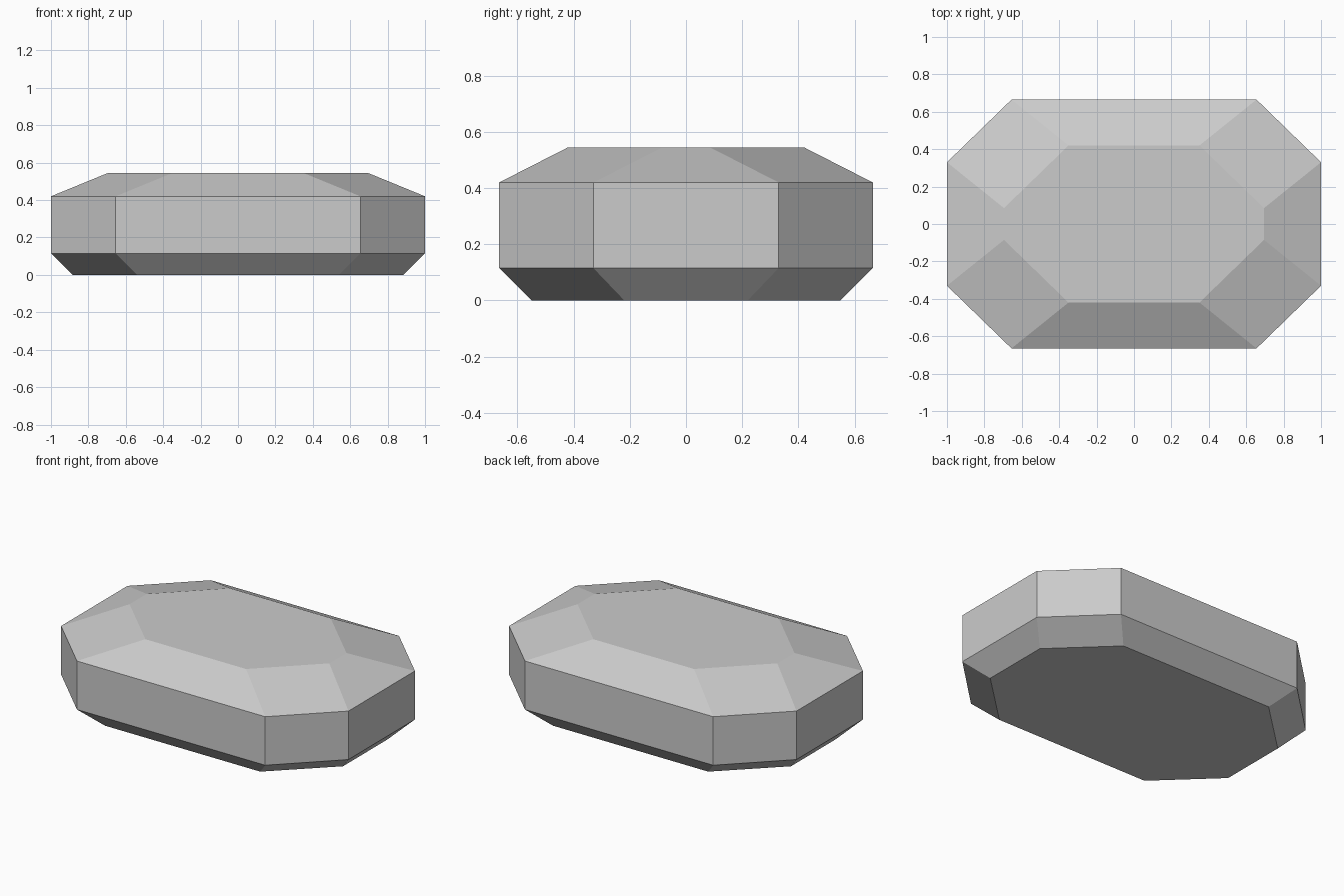
import bpy
import bmesh

cube = bpy.data.objects.get("Cube")
if cube:
    bpy.data.objects.remove(cube, do_unlink=True)

# Plain grey stone
stone = bpy.data.materials.new("stone_grey")
stone.use_nodes = True
grey = (0.6, 0.6, 0.6, 1)
stone.diffuse_color = grey
stone.node_tree.nodes["Principled BSDF"].inputs["Base Color"].default_value = grey


def octagon(bm, z, hx, hy, cx, cy):
    """Ring of eight corners: half sizes hx, hy and cut corners at cx, cy."""
    quarter = [(hx, cy), (cx, hy)]
    pts = quarter + [(-x, y) for x, y in reversed(quarter)]
    pts += [(-x, -y) for x, y in pts]
    return [bm.verts.new((x, y, z)) for x, y in pts]


# Rings from the base up: chamfered foot, straight girdle, sloping crown
bm = bmesh.new()
rings = [octagon(bm, *r) for r in (
    (0.0, 0.885, 0.55, 0.54, 0.22),
    (0.115, 1.0, 0.665, 0.655, 0.33),
    (0.42, 1.0, 0.665, 0.655, 0.33),
    (0.545, 0.695, 0.42, 0.35, 0.085),
)]
for low, high in zip(rings, rings[1:]):
    for i in range(8):
        j = (i + 1) % 8
        bm.faces.new((low[i], low[j], high[j], high[i]))
bm.faces.new(rings[0])
bm.faces.new(rings[-1])
bmesh.ops.recalc_face_normals(bm, faces=bm.faces)

mesh = bpy.data.meshes.new("faceted_stone")
bm.to_mesh(mesh)
bm.free()
mesh.materials.append(stone)
bpy.context.collection.objects.link(bpy.data.objects.new("faceted_stone", mesh))
